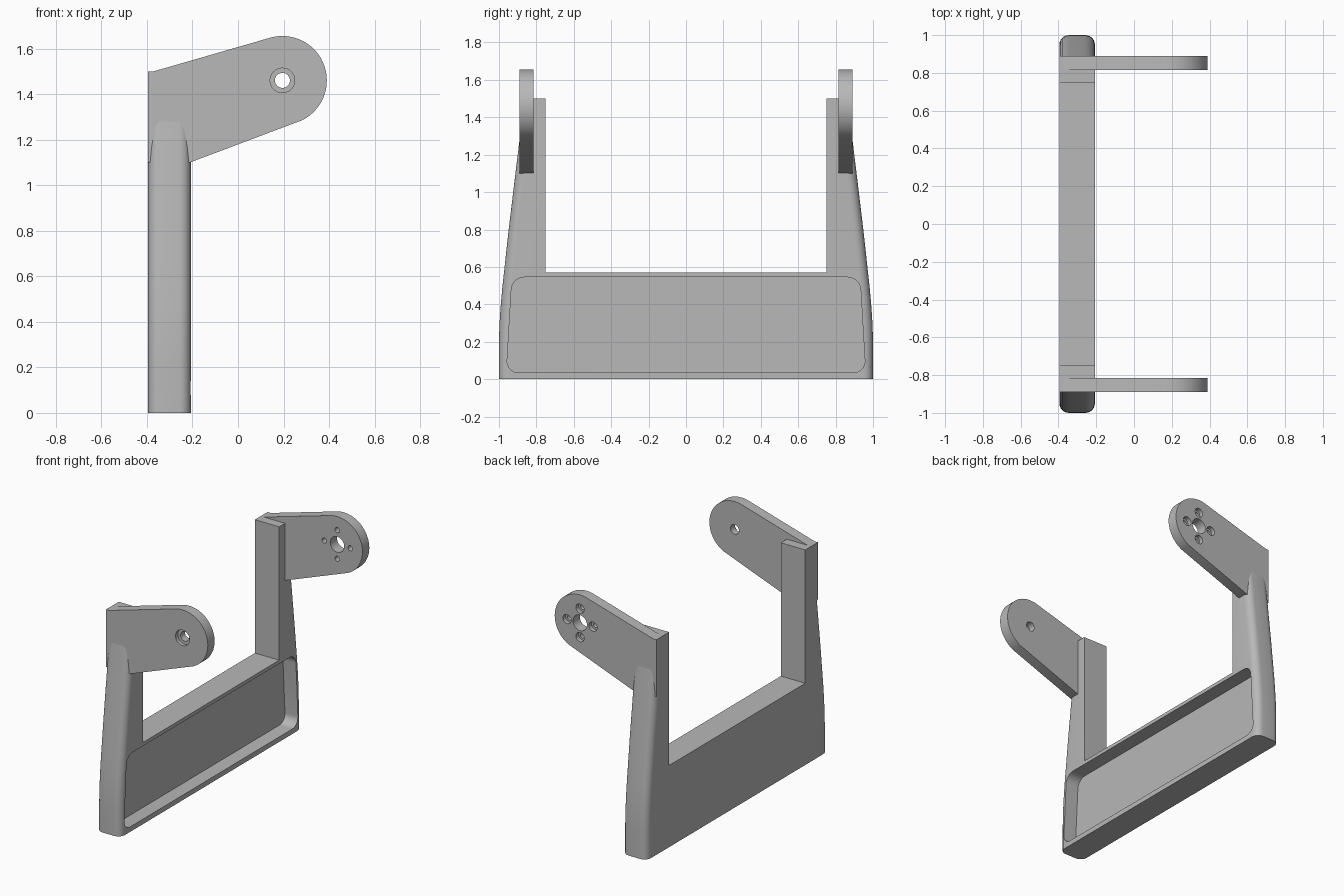
import bpy, bmesh, math
from mathutils import Vector

cube = bpy.data.objects.get("Cube")
if cube:
    bpy.data.objects.remove(cube, do_unlink=True)

grey = bpy.data.materials.new("plain grey")
grey.use_nodes = True
grey.diffuse_color = (0.48, 0.48, 0.48, 1)
grey.node_tree.nodes["Principled BSDF"].inputs["Base Color"].default_value = (0.48, 0.48, 0.48, 1)

BACK, FACE = -0.395, -0.207
PIVOT = (0.195, 1.46)


def prism(name, outline, axis, lo, hi, bevel=0, segments=6, rule=None):
    """Extrude a 2D outline along x or y; optionally round the edges picked by rule."""
    bm = bmesh.new()
    place = (lambda a, b: (lo, a, b)) if axis == "x" else (lambda a, b: (a, lo, b))
    face = bm.faces.new([bm.verts.new(place(a, b)) for a, b in outline])
    ext = bmesh.ops.extrude_face_region(bm, geom=[face])
    move = Vector((hi - lo, 0, 0) if axis == "x" else (0, hi - lo, 0))
    bmesh.ops.translate(bm, vec=move,
                        verts=[g for g in ext["geom"] if isinstance(g, bmesh.types.BMVert)])
    bmesh.ops.recalc_face_normals(bm, faces=bm.faces)
    if rule:
        edges = [e for e in bm.edges if rule(e.verts[0].co, e.verts[1].co)]
        bmesh.ops.bevel(bm, geom=edges, offset=bevel, segments=segments,
                        profile=0.5, affect="EDGES")
    mesh = bpy.data.meshes.new(name)
    bm.to_mesh(mesh)
    bm.free()
    obj = bpy.data.objects.new(name, mesh)
    bpy.context.collection.objects.link(obj)
    mesh.materials.append(grey)
    return obj


def circle(cx, cz, r, n=32):
    return [(cx + r * math.cos(math.tau * i / n), cz + r * math.sin(math.tau * i / n))
            for i in range(n)]


def carve(obj, cutters):
    """Subtract the cutters, bake the result and drop the helpers."""
    for c in cutters:
        c.hide_render = True
        mod = obj.modifiers.new("cut", "BOOLEAN")
        mod.operation, mod.solver, mod.object = "DIFFERENCE", "EXACT", c
    dg = bpy.context.evaluated_depsgraph_get()
    dg.update()
    mesh = bpy.data.meshes.new_from_object(obj.evaluated_get(dg))
    obj.modifiers.clear()
    obj.data = mesh
    for c in cutters:
        bpy.data.objects.remove(c, do_unlink=True)
    bpy.ops.object.select_all(action="DESELECT")
    obj.select_set(True)
    bpy.context.view_layer.objects.active = obj
    bpy.ops.object.shade_smooth_by_angle(angle=math.radians(30))


# U-shaped frame with rounded outer edges
side = [(1, 0), (1, 0.2), (0.997, 0.3), (0.99, 0.4), (0.981, 0.5), (0.97, 0.6),
        (0.948, 0.8), (0.912, 1.1), (0.89, 1.28), (0.862, 1.5)]
half = side + [(0.75, 1.5), (0.75, 0.57)]
outline = half + [(-y, z) for y, z in reversed(half)]


def outer_edge(a, b):
    return (abs(a.x - b.x) < 0.001 and min(abs(a.y), abs(b.y)) > 0.8
            and abs(a.z - b.z) > 0.01)


frame = prism("frame", outline, "x", BACK, FACE, 0.05, 6, outer_edge)

# Recessed panel in the frame
panel = [(-0.96, 0.035), (0.96, 0.035), (0.93, 0.545), (-0.93, 0.545)]
pocket = prism("pocket_cutter", panel, "x", FACE - 0.1, FACE + 0.1, 0.065, 8,
               lambda a, b: abs(a.x - b.x) > 0.1)
carve(frame, [pocket])

# Arm plates with a rounded end
arc = [(PIVOT[0] + 0.195 * math.cos(math.radians(d)),
        PIVOT[1] + 0.195 * math.sin(math.radians(d))) for d in range(-64, 107, 5)]
arm = [(BACK, 1.5), (BACK, 1.1), (-0.21, 1.1)] + arc + [(-0.37, 1.5)]


def bore(r, y0, y1, dx=0, dz=0):
    return prism("bore_cutter", circle(PIVOT[0] + dx, PIVOT[1] + dz, r), "y", y0, y1)


# Right arm: one pin hole, counterbored on the outside
right_arm = prism("right_arm", arm, "y", -0.89, -0.815)
carve(right_arm, [bore(0.033, -1, -0.7), bore(0.054, -1, -0.865)])

# Left arm: large centre hole and four counterbored screw holes
left_arm = prism("left_arm", arm, "y", 0.815, 0.89)
cutters = [bore(0.054, 0.7, 1)]
for dx, dz in ((1, 0), (-1, 0), (0, 1), (0, -1)):
    cutters.append(bore(0.018, 0.7, 1, 0.1 * dx, 0.1 * dz))
    cutters.append(bore(0.032, 0.86, 1, 0.1 * dx, 0.1 * dz))
carve(left_arm, cutters)
